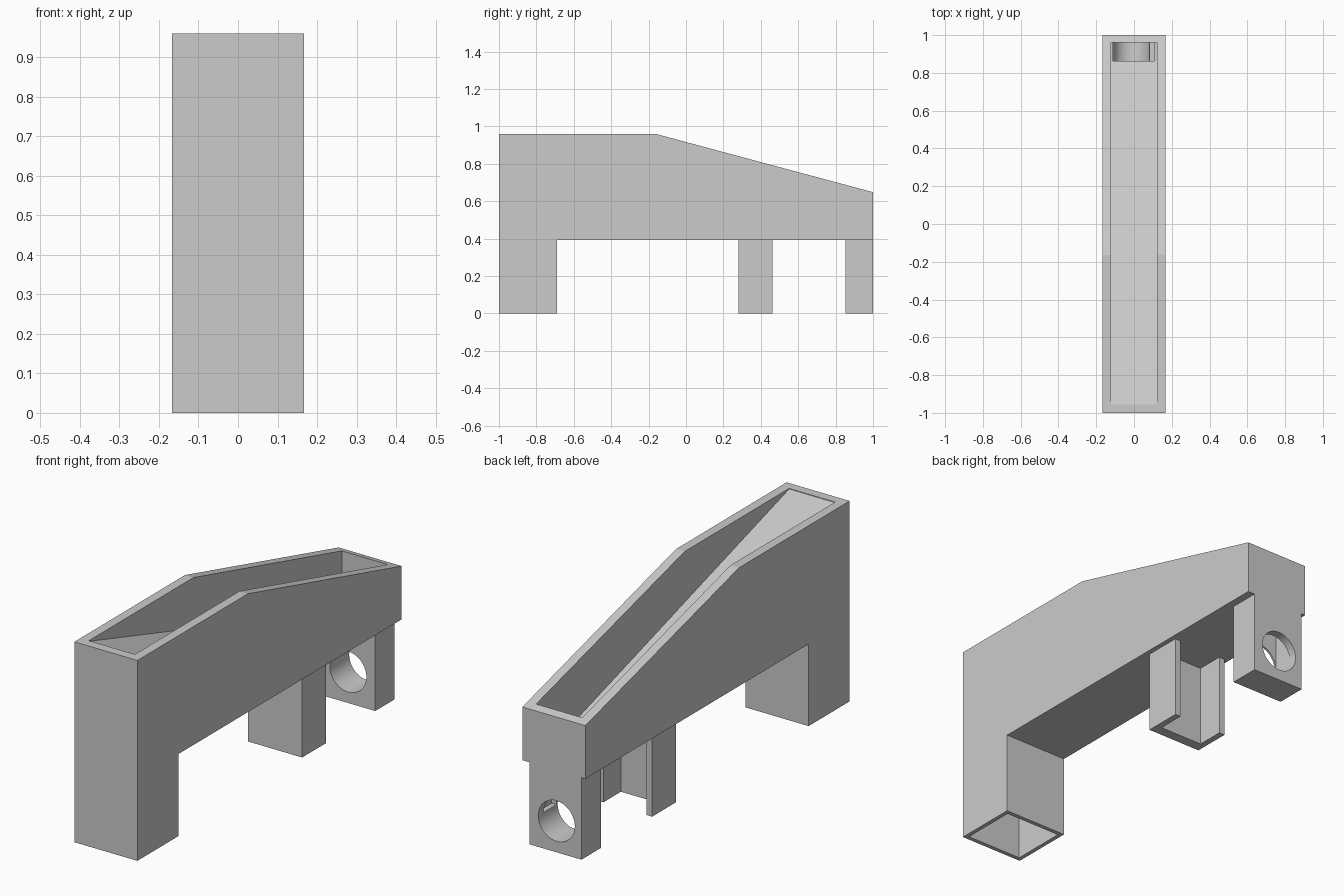
import bpy, bmesh, math
from mathutils import Vector, Matrix

cube = bpy.data.objects.get("Cube")
if cube:
    bpy.data.objects.remove(cube, do_unlink=True)

grey = bpy.data.materials.new("light grey")
grey.use_nodes = True
grey.diffuse_color = (0.6, 0.6, 0.6, 1)
grey.node_tree.nodes["Principled BSDF"].inputs["Base Color"].default_value = (0.6, 0.6, 0.6, 1)


def extrude(name, points, vector):
    """Close a planar outline and sweep it along a vector."""
    bm = bmesh.new()
    face = bm.faces.new([bm.verts.new(p) for p in points])
    swept = bmesh.ops.extrude_face_region(bm, geom=[face])["geom"]
    verts = [g for g in swept if isinstance(g, bmesh.types.BMVert)]
    bmesh.ops.translate(bm, verts=verts, vec=vector)
    bmesh.ops.recalc_face_normals(bm, faces=bm.faces)
    mesh = bpy.data.meshes.new(name)
    bm.to_mesh(mesh)
    bm.free()
    mesh.materials.append(grey)
    obj = bpy.data.objects.new(name, mesh)
    bpy.context.collection.objects.link(obj)
    return obj


def side_profile(name, outline, x0, x1):
    return extrude(name, [(x0, y, z) for y, z in outline], (x1 - x0, 0, 0))


def box(name, x0, x1, y0, y1, z0, z1):
    return side_profile(name, [(y0, z0), (y1, z0), (y1, z1), (y0, z1)], x0, x1)


def cut(target, *cutters):
    for cutter in cutters:
        cutter.hide_render = True
        cutter.hide_set(True)
        cutter.display_type = 'WIRE'
        mod = target.modifiers.new(cutter.name, 'BOOLEAN')
        mod.operation = 'DIFFERENCE'
        mod.solver = 'EXACT'
        mod.object = cutter


half, under, top = 0.167, 0.393, 0.96

# Trough body with its front chute leg
body = side_profile("trough_body", [
    (-1, 0), (-0.69, 0), (-0.69, under), (1, under),
    (1, 0.648), (-0.163, top), (-1, top)], -half, half)

# Open trough with a ramp falling towards the back
trough = side_profile("trough_cutter", [
    (-0.955, 1.1), (-0.955, 0.957), (0.862, 0.405), (0.96, 0.405), (0.96, 1.1)],
    -0.122, 0.122)
# Hollow inside the front leg
pocket = box("pocket_cutter", -half + 0.02, half - 0.02, -0.98, -0.71, -0.1, 0.8)
# Drop slot from the ramp's end down into the back leg
hole_x, hole_z, hole_r = -0.014, 0.15, 0.097
slot = box("slot_cutter", hole_x - hole_r, 0.108, 0.862, 0.96, hole_z, 0.6)
cut(body, trough, pocket, slot)

# Back leg with a round through hole
back_leg = box("back_leg", -0.146, 0.130, 0.853, 1, 0, under)
ring = [(hole_x + hole_r * math.cos(a), 0.8, hole_z + hole_r * math.sin(a))
        for a in (math.tau * i / 48 for i in range(48))]
hole = extrude("hole_cutter", ring, (0, 0.3, 0))
cut(back_leg, hole, slot)

# Middle bracket, U-shaped in plan and open to the back
w, t = 0.144, 0.03
plan = [(-w, 0.28), (w, 0.28), (w, 0.462), (w - t, 0.462),
        (w - t, 0.33), (t - w, 0.33), (t - w, 0.462), (-w, 0.462)]
extrude("middle_bracket", [(x, y, 0) for x, y in plan], (0, 0, under))

# Smooth the round hole while keeping the corners sharp
for obj in (back_leg, hole):
    for poly in obj.data.polygons:
        poly.use_smooth = obj is hole and len(poly.vertices) == 4
bpy.ops.object.select_all(action='DESELECT')
back_leg.select_set(True)
bpy.context.view_layer.objects.active = back_leg
bpy.ops.object.convert(target='MESH')
bpy.ops.object.shade_smooth_by_angle(angle=math.radians(30))
